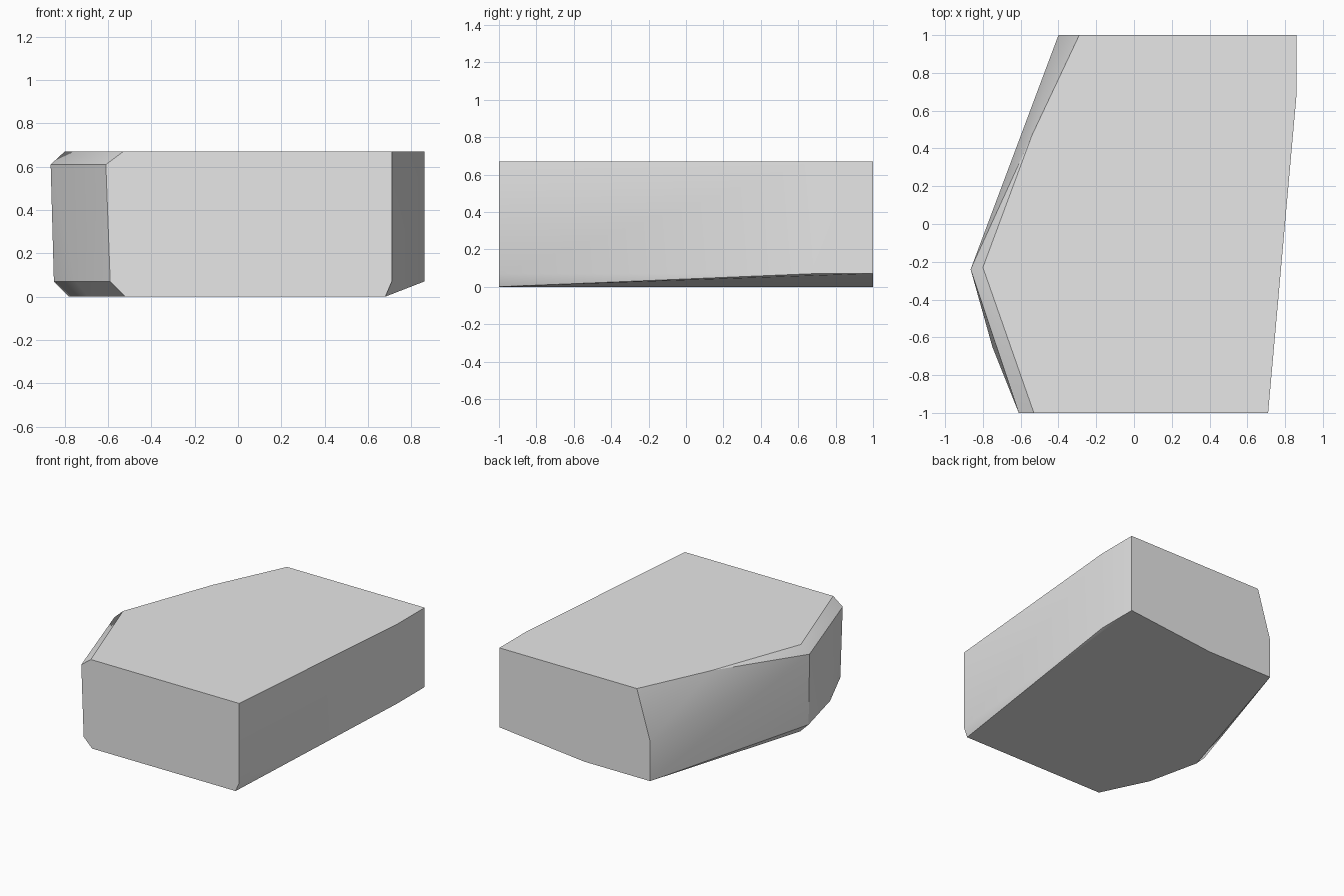
import bpy
import bmesh
import math

cube = bpy.data.objects.get("Cube")
if cube:
    bpy.data.objects.remove(cube, do_unlink=True)


def make_material(name, colour):
    material = bpy.data.materials.new(name)
    material.use_nodes = True
    material.diffuse_color = colour
    material.node_tree.nodes["Principled BSDF"].inputs["Base Color"].default_value = colour
    return material


def hull_block(name, layers, material):
    """Wrap a faceted block around corner points grouped by height."""
    bm = bmesh.new()
    for height, corners in layers:
        for x, y in corners:
            bm.verts.new((x, y, height))
    hull = bmesh.ops.convex_hull(bm, input=bm.verts[:])
    loose = list({v for v in hull["geom_interior"] + hull["geom_unused"]
                  if isinstance(v, bmesh.types.BMVert) and not v.link_faces})
    bmesh.ops.delete(bm, geom=loose, context="VERTS")
    bmesh.ops.dissolve_limit(bm, angle_limit=math.radians(1),
                             verts=bm.verts[:], edges=bm.edges[:])
    bmesh.ops.recalc_face_normals(bm, faces=bm.faces[:])

    mesh = bpy.data.meshes.new(name)
    bm.to_mesh(mesh)
    bm.free()
    mesh.materials.append(material)
    block = bpy.data.objects.new(name, mesh)
    bpy.context.collection.objects.link(block)

    # Soften the shallow creases and keep the strong edges crisp
    bpy.ops.object.select_all(action="DESELECT")
    block.select_set(True)
    bpy.context.view_layer.objects.active = block
    bpy.ops.object.shade_smooth_by_angle(angle=math.radians(30))
    return block


# Corner outlines of the stone, from the flat top down to the base
top = [(-.29, 1), (.86, 1), (.86, .68), (.71, -1),
       (-.53, -1), (-.8, -.23), (-.54, .47)]
shoulder = [(-.61, -1), (-.865, -.24)]
back_corner = [(-.4, 1)]
lower_rim = [(.86, 1), (.86, .68), (.71, -1),
             (-.59, -1), (-.75, -.65), (-.85, -.25)]
base = [(.15, 1), (-.4, 1), (-.78, -.25),
        (-.69, -.65), (-.52, -1), (.68, -1)]

stone_grey = make_material("stone grey", (.8, .8, .8, 1))
hull_block("stone_block",
           [(.67, top), (.61, shoulder), (.3, back_corner),
            (.07, lower_rim), (0, base)],
           stone_grey)
